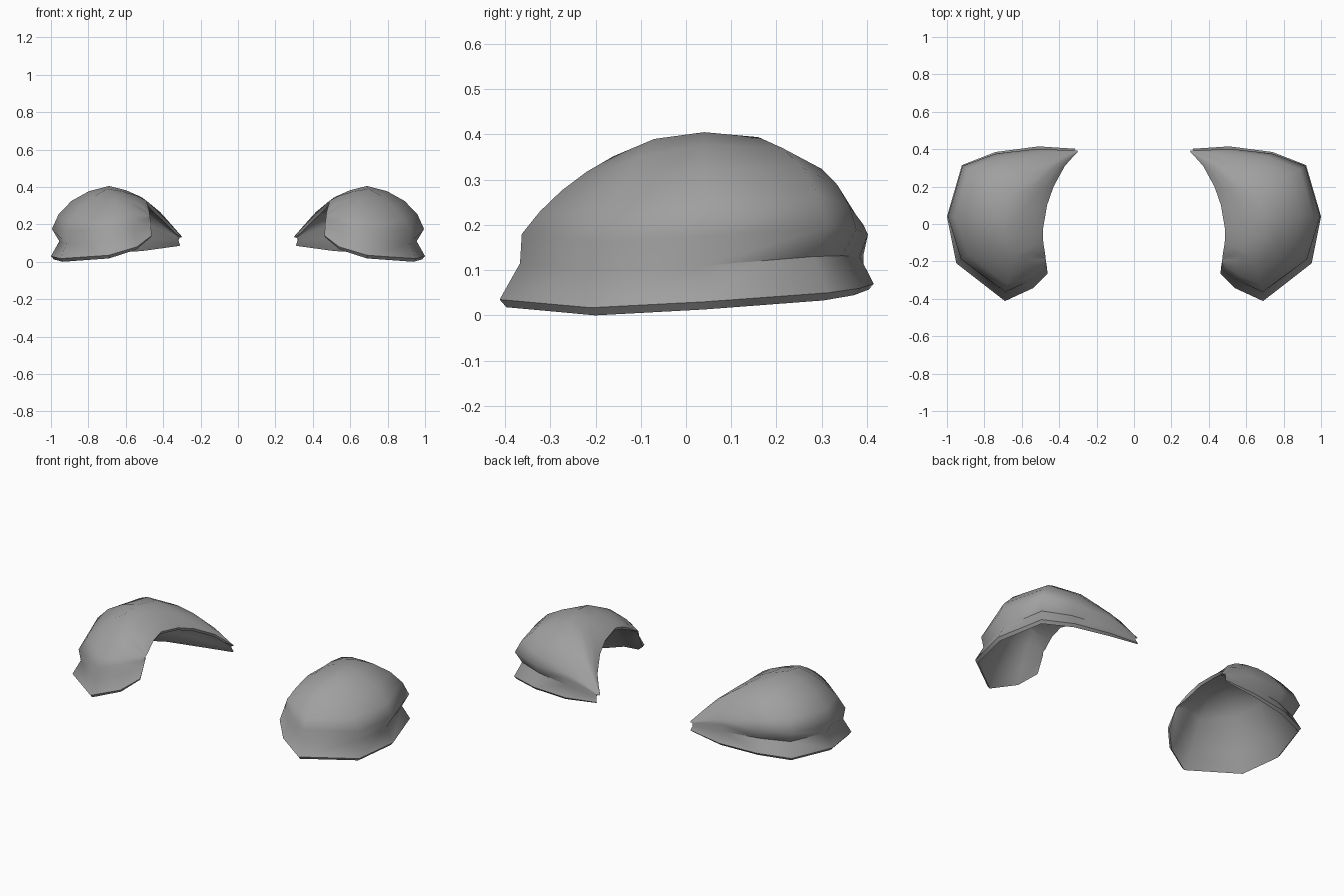
import bpy
import bmesh
import math
from mathutils import Vector

cube = bpy.data.objects.get("Cube")
if cube:
    bpy.data.objects.remove(cube)

grey = bpy.data.materials.new("plain grey")
grey.use_nodes = True
tone = (0.35, 0.35, 0.35, 1)
grey.diffuse_color = tone
grey.node_tree.nodes["Principled BSDF"].inputs["Base Color"].default_value = tone

# Guide curves, each running from the front inner corner round to the back tip
RIM = [(.468, -.21, .23), (.462, -.265, .14), (.54, -.343, .08), (.69, -.412, .035), (.95, -.21, .017),
       (1, .04, .03), (.92, .315, .05), (.74, .385, .06), (.51, .415, .07), (.31, .402, .09)]
RIDGE = [(.471, -.195, .25), (.53, -.18, .295), (.58, -.17, .327), (.64, -.16, .352), (.7, -.07, .39),
         (.69, .04, .405), (.66, .16, .394), (.57, .26, .345), (.44, .34, .245), (.303, .392, .13)]
ARCH = [(.472, -.19, .25), (.475, -.16, .272), (.48, -.13, .29), (.485, -.1, .305), (.487, -.03, .325),
        (.465, .1, .305), (.43, .2, .27), (.37, .31, .21), (.33, .355, .165), (.3, .385, .135)]
# How strongly the flange and the overhanging bulge show at each guide point
FLANGE = [.1, .6, .9, 1, 1, 1, 1, .9, .75, .3]
BULGE = [0, -.2, -.2, -.1, .3, 1, 1, .8, .5, 0]
CENTRE = Vector((.67, .03, .1))
UP = Vector((0, 0, 1))


def arc(start, end, t, roundness, rising):
    """Point on a softened quarter ellipse between two points."""
    angle = t * math.pi / 2
    flat, lift = 1 - math.cos(angle), math.sin(angle)
    if not rising:
        flat, lift = lift, flat
    flat = t + (flat - t) * roundness
    lift = t + (lift - t) * roundness
    step = end - start
    return start + Vector((step.x * flat, step.y * flat, step.z * lift))


def section(rim, ridge, arch, flange, bulge):
    """Closed cross-section: flange, crease, bulge, dome, then the lining."""
    rim, ridge, arch = Vector(rim), Vector(ridge), Vector(arch)
    inward = CENTRE - rim
    inward.z = 0
    inward.normalize()
    under = rim + (inward * .015 - UP * .017) * flange
    crease = rim + (inward * .045 + UP * .08) * flange
    shoulder = crease + UP * .065 * flange - inward * .04 * bulge
    roundness = .3 + .45 * max(bulge, 0)
    dome = [arc(shoulder, ridge, t, roundness, True) for t in (0, .25, .5, .75)]
    crown = [arc(ridge, arch, t, .5, False) for t in (0, .33, .67, 1)]
    # The lining follows the outside but skips the crease
    depth = .12 * flange
    lining = [arch + (Vector((.008, 0, -.016))) * flange,
              ridge.lerp(CENTRE, depth * .7),
              dome[2].lerp(CENTRE, depth),
              crease.lerp(CENTRE, depth * .7)]
    return [under, rim, crease] + dome + crown + lining


def shoulder_pad(name, side):
    bm = bmesh.new()
    loops = []
    for guides in zip(RIM, RIDGE, ARCH, FLANGE, BULGE):
        loops.append([bm.verts.new((p.x * side, p.y, p.z)) for p in section(*guides)])
    # Skin neighbouring sections and close both ends
    for a, b in zip(loops, loops[1:]):
        for i in range(len(a)):
            j = (i + 1) % len(a)
            bm.faces.new((a[i], a[j], b[j], b[i]))
    bm.faces.new(loops[0])
    bm.faces.new(loops[-1])
    bmesh.ops.recalc_face_normals(bm, faces=bm.faces)
    mesh = bpy.data.meshes.new(name)
    bm.to_mesh(mesh)
    bm.free()
    mesh.materials.append(grey)
    pad = bpy.data.objects.new(name, mesh)
    bpy.context.collection.objects.link(pad)
    bpy.ops.object.select_all(action='DESELECT')
    pad.select_set(True)
    bpy.context.view_layer.objects.active = pad
    bpy.ops.object.shade_smooth_by_angle(angle=math.radians(52))


shoulder_pad("left_shoulder_pad", 1)
shoulder_pad("right_shoulder_pad", -1)
